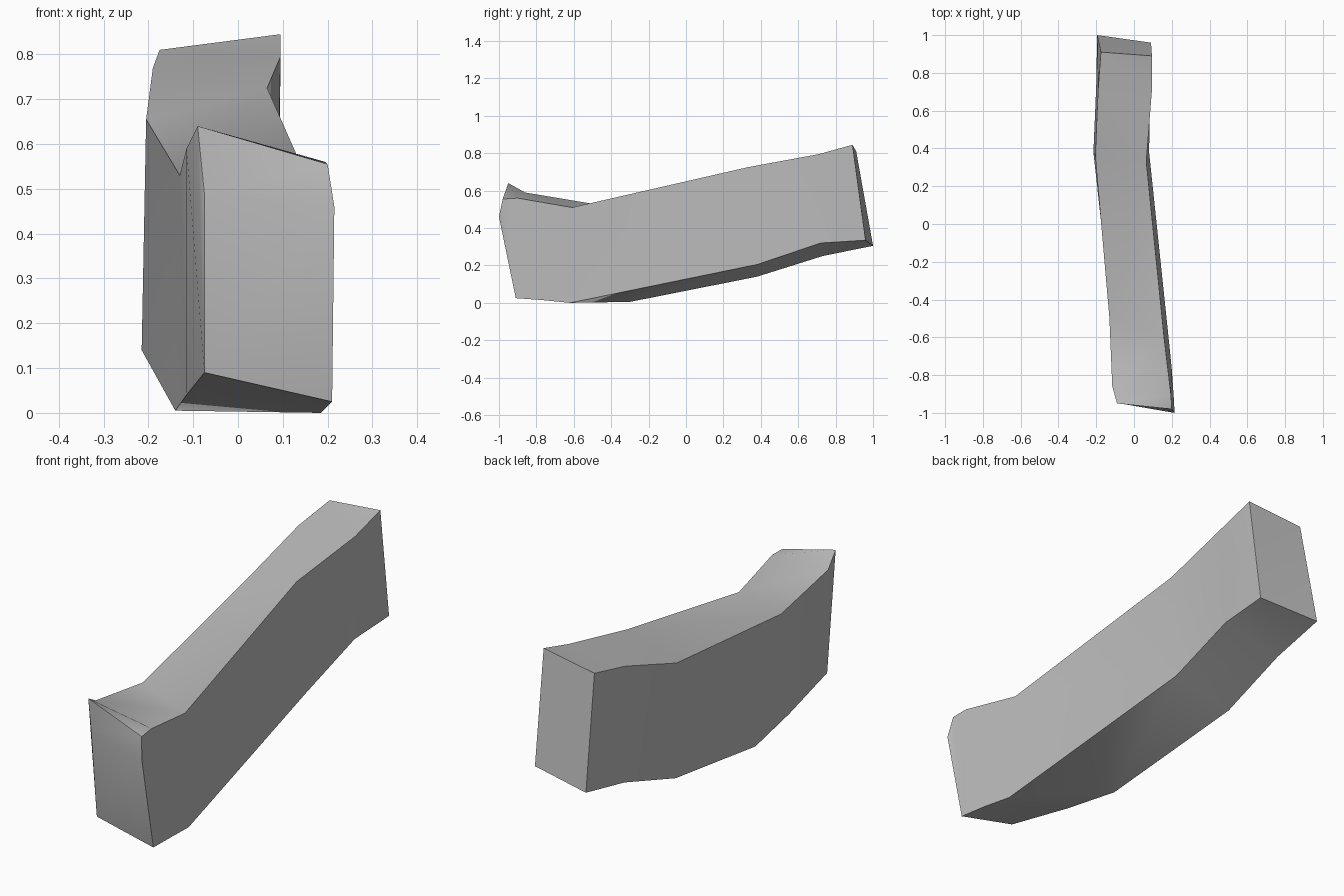
import bpy
import bmesh

default_cube = bpy.data.objects.get("Cube")
if default_cube:
    bpy.data.objects.remove(default_cube, do_unlink=True)

# One plain grey for the whole block
grey = bpy.data.materials.new("plain grey")
grey.use_nodes = True
colour = (0.5, 0.5, 0.5, 1)
grey.diffuse_color = colour
grey.node_tree.nodes["Principled BSDF"].inputs["Base Color"].default_value = colour

# The four long edges of the bent beam, front to back
top_right = [(-.09, -.95, .64), (-.115, -.86, .59), (-.13, -.5, .53),
             (-.205, .36, .655), (-.19, .71, .77), (-.175, .91, .81)]
top_left = [(.2, -.98, .555), (.195, -.9, .56), (.16, -.61, .51),
            (.065, .33, .725), (.095, .71, .795), (.095, .89, .845)]
bottom_left = [(.21, -.91, .025), (.2, -.77, .015), (.185, -.62, 0),
               (.08, .38, .205), (.085, .72, .32), (.09, .96, .335)]
bottom_right = [(-.075, -.91, .09), (-.115, -.58, .04), (-.14, -.3, .005),
                (-.215, .38, .14), (-.2, .73, .25), (-.195, 1, .305)]

bm = bmesh.new()
edges = [[bm.verts.new(point) for point in edge]
         for edge in (top_right, top_left, bottom_left, bottom_right)]
stations = list(zip(*edges))

# Brow line just below the top of the front end
brow_left = bm.verts.new((.215, -1, .46))
brow_right = bm.verts.new((-.075, -.95, .49))

# Skin between neighbouring stations; the first side panels include the brow
for index, (near, far) in enumerate(zip(stations, stations[1:])):
    for side in range(4):
        following = (side + 1) % 4
        outline = [near[side], far[side], far[following], near[following]]
        if index == 0 and side == 1:
            outline.append(brow_left)
        elif index == 0 and side == 3:
            outline.append(brow_right)
        bm.faces.new(outline)

# End faces
front = stations[0]
bm.faces.new((front[0], front[1], brow_left, brow_right))
bm.faces.new((brow_right, brow_left, front[2], front[3]))
bm.faces.new(stations[-1])

bmesh.ops.triangulate(bm, faces=bm.faces[:])
bmesh.ops.recalc_face_normals(bm, faces=bm.faces[:])
mesh = bpy.data.meshes.new("bent_beam")
bm.to_mesh(mesh)
bm.free()
mesh.materials.append(grey)

beam = bpy.data.objects.new("bent_beam", mesh)
bpy.context.collection.objects.link(beam)
for item in bpy.context.selected_objects:
    item.select_set(False)
beam.select_set(True)
bpy.context.view_layer.objects.active = beam
bpy.ops.object.shade_smooth_by_angle(angle=0.6)
